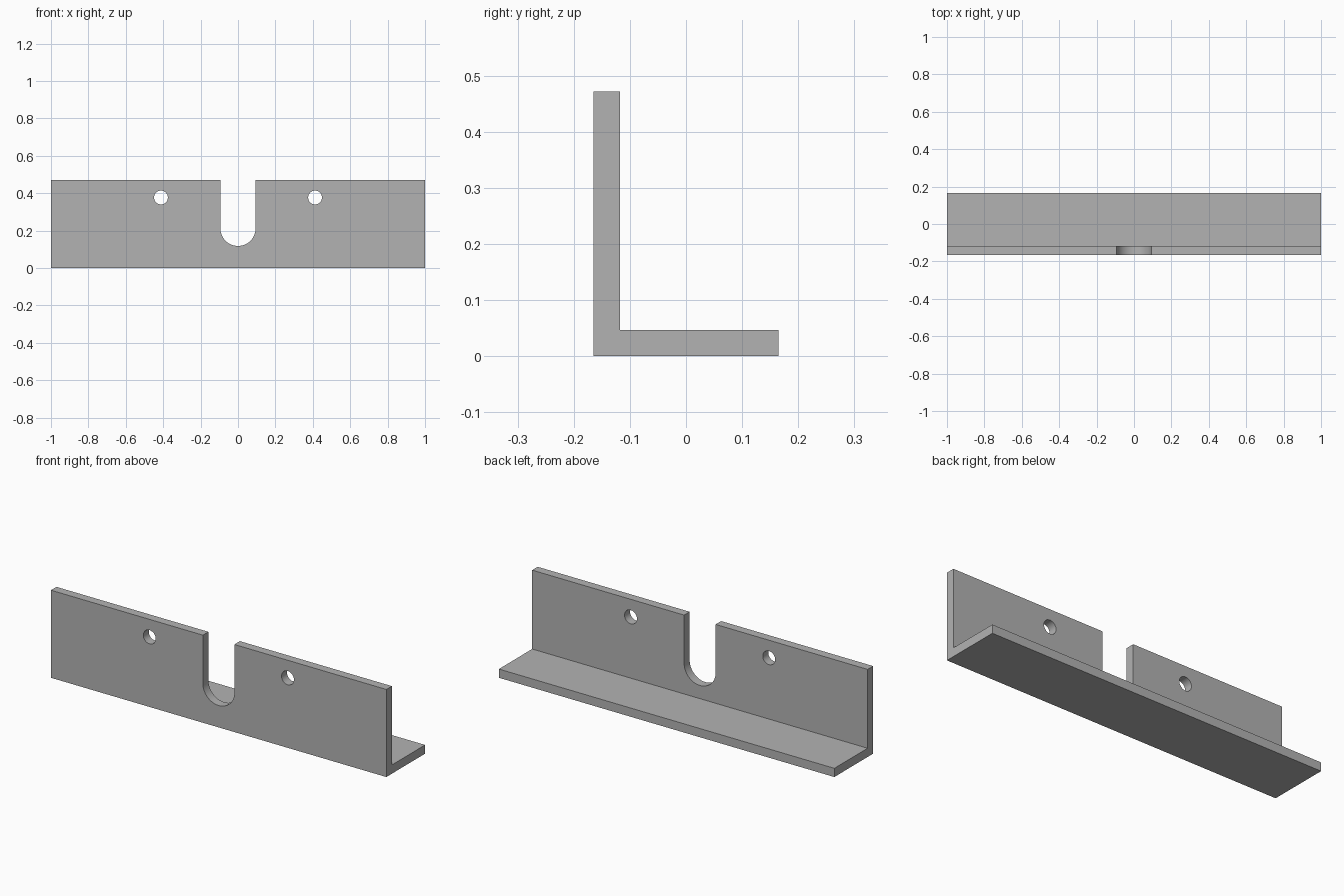
import bpy, bmesh, math
from mathutils import Vector

cube = bpy.data.objects.get("Cube")
if cube:
    bpy.data.objects.remove(cube, do_unlink=True)

LENGTH, DEPTH, HEIGHT, THICK = 2.0, 0.33, 0.472, 0.047
SLOT_R, SLOT_Z = 0.094, 0.212
HOLE_R, HOLE_X, HOLE_Z = 0.037, 0.412, 0.377
FRONT = -DEPTH / 2

grey = bpy.data.materials.new("plain_grey")
grey.use_nodes = True
colour = (0.45, 0.45, 0.45, 1)
grey.diffuse_color = colour
grey.node_tree.nodes["Principled BSDF"].inputs["Base Color"].default_value = colour


def extrude(name, points, direction):
    """Solid made by sweeping a flat outline along a direction."""
    bm = bmesh.new()
    face = bm.faces.new([bm.verts.new(p) for p in points])
    swept = bmesh.ops.extrude_face_region(bm, geom=[face])["geom"]
    verts = [v for v in swept if isinstance(v, bmesh.types.BMVert)]
    bmesh.ops.translate(bm, verts=verts, vec=Vector(direction))
    bmesh.ops.recalc_face_normals(bm, faces=bm.faces)
    mesh = bpy.data.meshes.new(name)
    bm.to_mesh(mesh)
    bm.free()
    mesh.materials.append(grey)
    obj = bpy.data.objects.new(name, mesh)
    bpy.context.collection.objects.link(obj)
    return obj


def arc(x, z, radius, start, sweep, steps):
    angles = [start + sweep * i / steps for i in range(steps + 1)]
    return [(x + radius * math.cos(a), FRONT - THICK, z + radius * math.sin(a))
            for a in angles]


# L-shaped bracket swept along its length
back = FRONT + THICK
section = [(FRONT, 0), (-FRONT, 0), (-FRONT, THICK),
           (back, THICK), (back, HEIGHT), (FRONT, HEIGHT)]
bracket = extrude("angle_bracket",
                  [(-LENGTH / 2, y, z) for y, z in section], (LENGTH, 0, 0))

# Round-bottomed slot and two bolt holes through the upright flange
through = (0, THICK * 3, 0)
slot = arc(0, SLOT_Z, SLOT_R, math.pi, math.pi, 32)
slot += [(side * SLOT_R, FRONT - THICK, HEIGHT + THICK) for side in (1, -1)]
cutters = [extrude("slot_cutter", slot, through)]
for side, label in ((1, "left"), (-1, "right")):
    ring = arc(side * HOLE_X, HOLE_Z, HOLE_R, 0, math.tau, 32)[:-1]
    cutters.append(extrude(label + "_hole_cutter", ring, through))

bpy.ops.object.select_all(action="DESELECT")
bpy.context.view_layer.objects.active = bracket
bracket.select_set(True)
for cutter in cutters:
    cutter.hide_render = True
    cut = bracket.modifiers.new(cutter.name, "BOOLEAN")
    cut.operation = "DIFFERENCE"
    cut.solver = "EXACT"
    cut.object = cutter
    bpy.ops.object.modifier_apply(modifier=cut.name)
    bpy.data.objects.remove(cutter, do_unlink=True)

bpy.ops.object.shade_smooth_by_angle(angle=math.radians(30))
